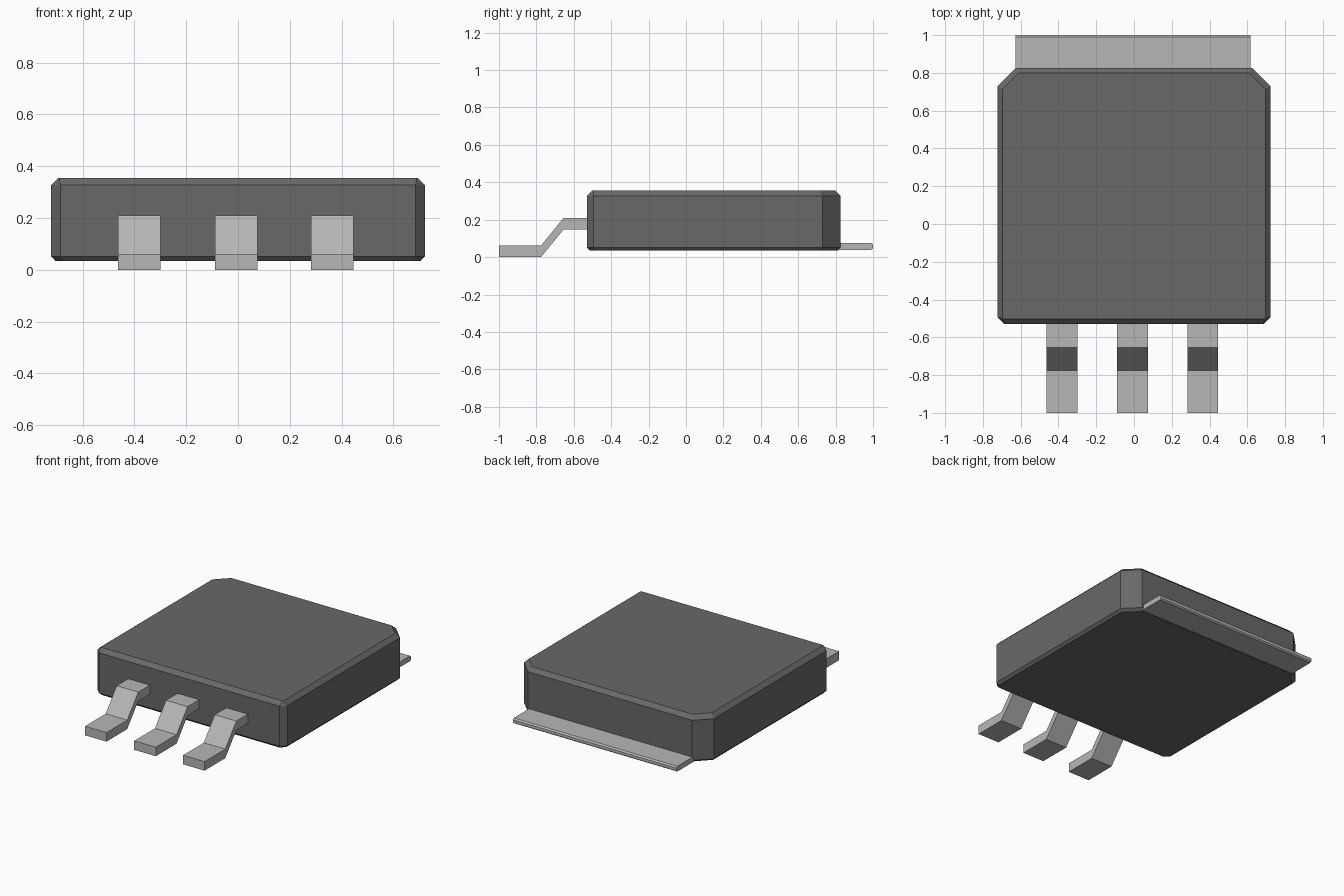
import bpy
import bmesh

cube = bpy.data.objects.get("Cube")
if cube:
    bpy.data.objects.remove(cube, do_unlink=True)


def material(name, value):
    mat = bpy.data.materials.new(name)
    mat.use_nodes = True
    color = (value, value, value, 1)
    mat.diffuse_color = color
    mat.node_tree.nodes["Principled BSDF"].inputs["Base Color"].default_value = color
    return mat


def loft(name, rings, mat):
    """Join matching rings of points into a closed, flat-shaded solid."""
    bm = bmesh.new()
    loops = [[bm.verts.new(p) for p in ring] for ring in rings]
    for a, b in zip(loops, loops[1:]):
        for i in range(len(a)):
            j = (i + 1) % len(a)
            bm.faces.new((a[i], a[j], b[j], b[i]))
    bm.faces.new(loops[0])
    bm.faces.new(loops[-1])
    bmesh.ops.recalc_face_normals(bm, faces=bm.faces)
    mesh = bpy.data.meshes.new(name)
    bm.to_mesh(mesh)
    bm.free()
    mesh.materials.append(mat)
    obj = bpy.data.objects.new(name, mesh)
    bpy.context.collection.objects.link(obj)
    return obj


def outline(z, inset, front_cut, back_cut):
    """Rectangle with clipped corners at height z."""
    x = 0.722 - inset
    y0, y1 = -0.53 + inset, 0.826 - inset
    right = [(x - front_cut, y0), (x, y0 + front_cut),
             (x, y1 - back_cut), (x - back_cut, y1)]
    left = [(-px, py) for px, py in reversed(right)]
    return [(px, py, z) for px, py in right + left]


plastic = material("dark grey plastic", 0.14)
metal = material("light grey metal", 0.47)

# Moulded body with chamfered edges
loft("body", [outline(0.035, 0.016, 0.03, 0.095),
              outline(0.052, 0, 0.036, 0.097),
              outline(0.328, 0, 0.036, 0.097),
              outline(0.355, 0.027, 0.004, 0.085)], plastic)

# Heat tab with a slightly chamfered rear edge
tab_profile = [(0.78, 0.039), (0.99, 0.039), (1.0, 0.047),
               (1.0, 0.066), (0.99, 0.075), (0.78, 0.075)]
loft("heat_tab", [[(x, y, z) for y, z in tab_profile]
                  for x in (-0.628, 0.616)], metal)

# Three stepped leads
path = [(-1.0, 0), (-0.775, 0), (-0.655, 0.147), (-0.5, 0.147)]
lead_profile = path + [(y, z + 0.062) for y, z in reversed(path)]
for side, x in (("right", -0.382), ("middle", -0.007), ("left", 0.364)):
    loft("lead_" + side, [[(x + dx, y, z) for y, z in lead_profile]
                          for dx in (-0.082, 0.082)], metal)
